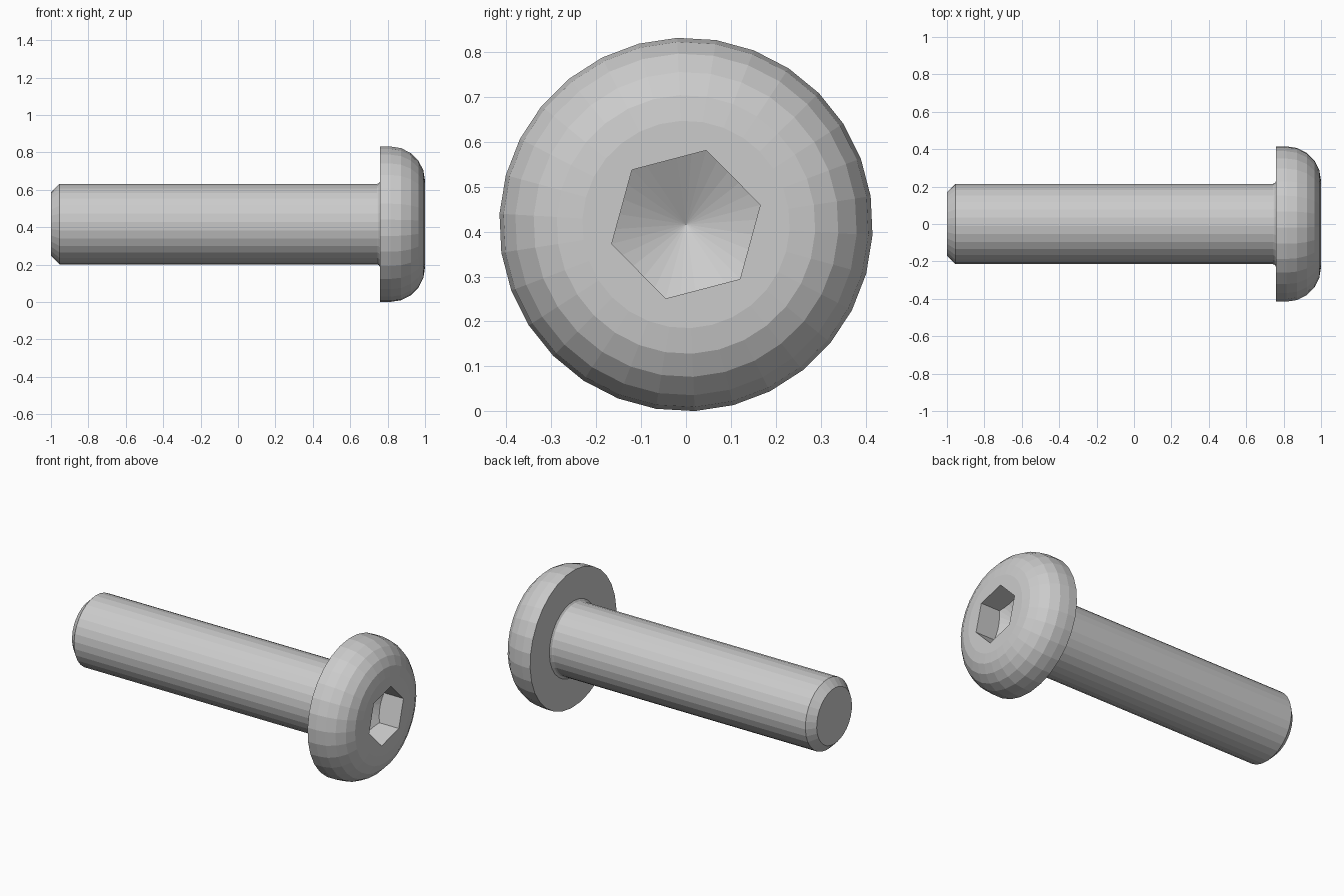
import bpy, bmesh
from math import cos, sin, pi, radians

if "Cube" in bpy.data.objects:
    bpy.data.objects.remove(bpy.data.objects["Cube"])

SIDES = 30
AXIS_Z = 0.416
HEX_R, HEX_PHASE = 0.171, radians(14.7)
CIRCLE_PHASE = HEX_PHASE + pi / SIDES

bm = bmesh.new()


def circle(x, r):
    """Round cross-section of the bolt at x."""
    angles = [CIRCLE_PHASE + 2 * pi * i / SIDES for i in range(SIDES)]
    return [bm.verts.new((x, r * cos(a), AXIS_Z + r * sin(a))) for a in angles]


def hexagon(x, slope=0.0):
    """Hexagonal section, five points per edge; slope bends it onto a cone."""
    corners = [(HEX_R * cos(HEX_PHASE + k * pi / 3), HEX_R * sin(HEX_PHASE + k * pi / 3))
               for k in range(7)]
    ring = []
    for (y0, z0), (y1, z1) in zip(corners, corners[1:]):
        for j in range(5):
            y, z = y0 + (y1 - y0) * j / 5, z0 + (z1 - z0) * j / 5
            ring.append(bm.verts.new((x + slope * (y * y + z * z) ** 0.5, y, AXIS_Z + z)))
    return ring


# Shaft: chamfered tip, straight body, small fillet under the head
profile = [(-1.0, 0.17), (-0.955, 0.215), (0.743, 0.215), (0.752, 0.219), (0.76, 0.23)]

# Button head: flat underside, short rim, rounded shoulder, flat face
profile += [(0.76, 0.416)]
for i in range(6):
    a = i * pi / 10
    profile.append((0.815 + 0.185 * sin(a), 0.231 + 0.185 * cos(a)))
rings = [circle(x, r) for x, r in profile]

# Hex socket: straight walls, drilled cone floor
APEX_X, CONE_SLOPE = 0.775, 0.55
rings += [hexagon(1.0), hexagon(APEX_X, CONE_SLOPE)]

# Skin the sections, close the tip and the socket floor
for a, b in zip(rings, rings[1:]):
    for i in range(SIDES):
        j = (i + 1) % SIDES
        bm.faces.new((a[i], a[j], b[j], b[i]))
bm.faces.new(rings[0])
apex = bm.verts.new((APEX_X, 0, AXIS_Z))
for i in range(SIDES):
    bm.faces.new((rings[-1][i], rings[-1][(i + 1) % SIDES], apex))

bmesh.ops.recalc_face_normals(bm, faces=bm.faces)
mesh = bpy.data.meshes.new("button_head_bolt")
bm.to_mesh(mesh)
bm.free()
bpy.context.collection.objects.link(bpy.data.objects.new("button_head_bolt", mesh))
